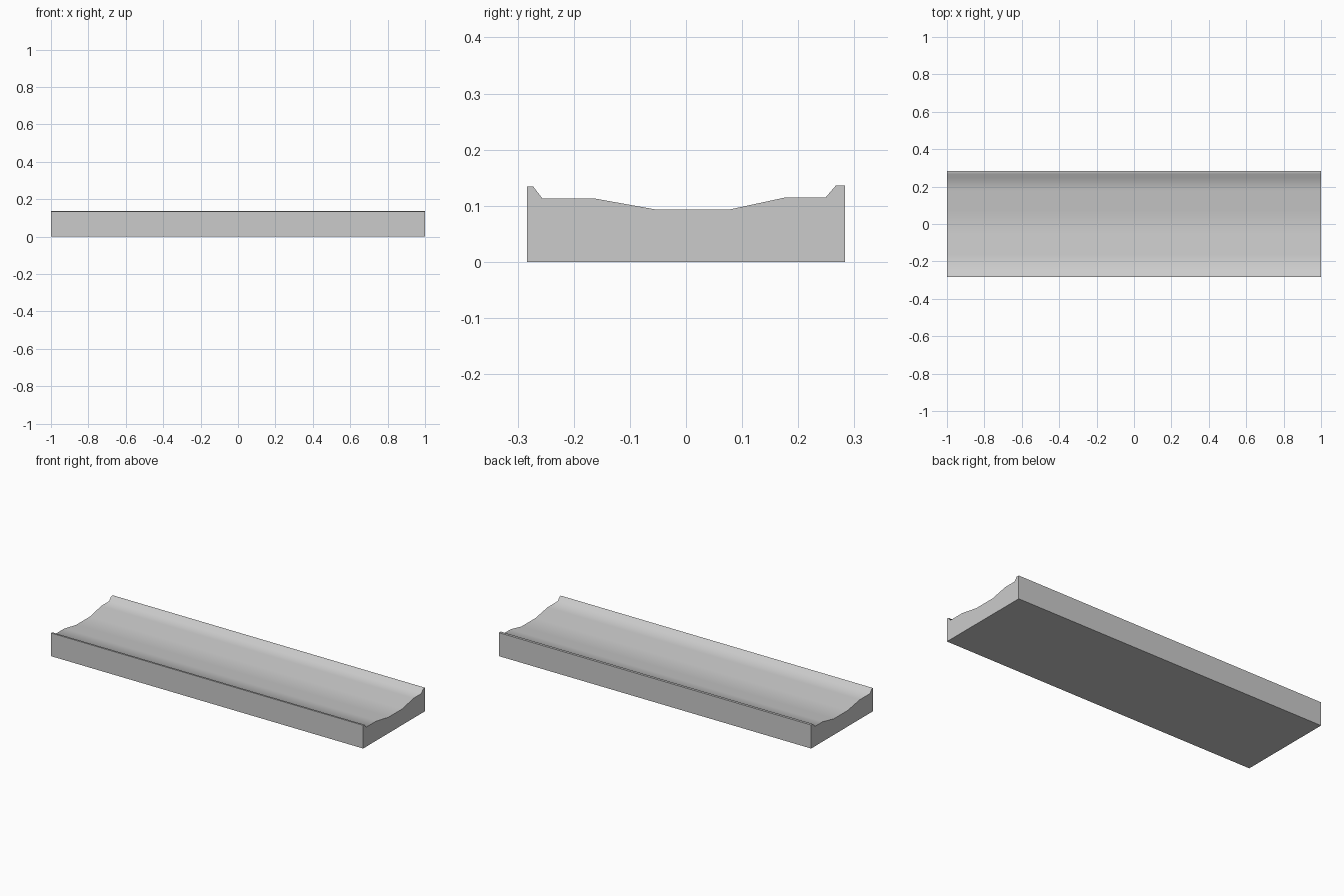
import bpy, bmesh, math

if "Cube" in bpy.data.objects:
    bpy.data.objects.remove(bpy.data.objects["Cube"])

# Cross-section (y, z): flat base, raised lips, shallow central channel
profile = [(-0.283, 0), (0.283, 0), (0.283, 0.136), (0.267, 0.136),
           (0.249, 0.115), (0.178, 0.115), (0.076, 0.093), (-0.052, 0.093),
           (-0.163, 0.113), (-0.256, 0.113), (-0.272, 0.134), (-0.283, 0.134)]

# Channel slab: the end face extruded along x
bm = bmesh.new()
end_face = bm.faces.new([bm.verts.new((-1, y, z)) for y, z in profile])
result = bmesh.ops.extrude_face_region(bm, geom=[end_face], use_keep_orig=True)
moved = [g for g in result["geom"] if isinstance(g, bmesh.types.BMVert)]
bmesh.ops.translate(bm, verts=moved, vec=(2, 0, 0))
bmesh.ops.recalc_face_normals(bm, faces=bm.faces)
mesh = bpy.data.meshes.new("channel_slab")
bm.to_mesh(mesh)
bm.free()

slab = bpy.data.objects.new("channel_slab", mesh)
bpy.context.collection.objects.link(slab)

# Soft shading across the trough, crisp outer edges
bpy.context.view_layer.objects.active = slab
slab.select_set(True)
bpy.ops.object.shade_smooth_by_angle(angle=math.radians(60))
